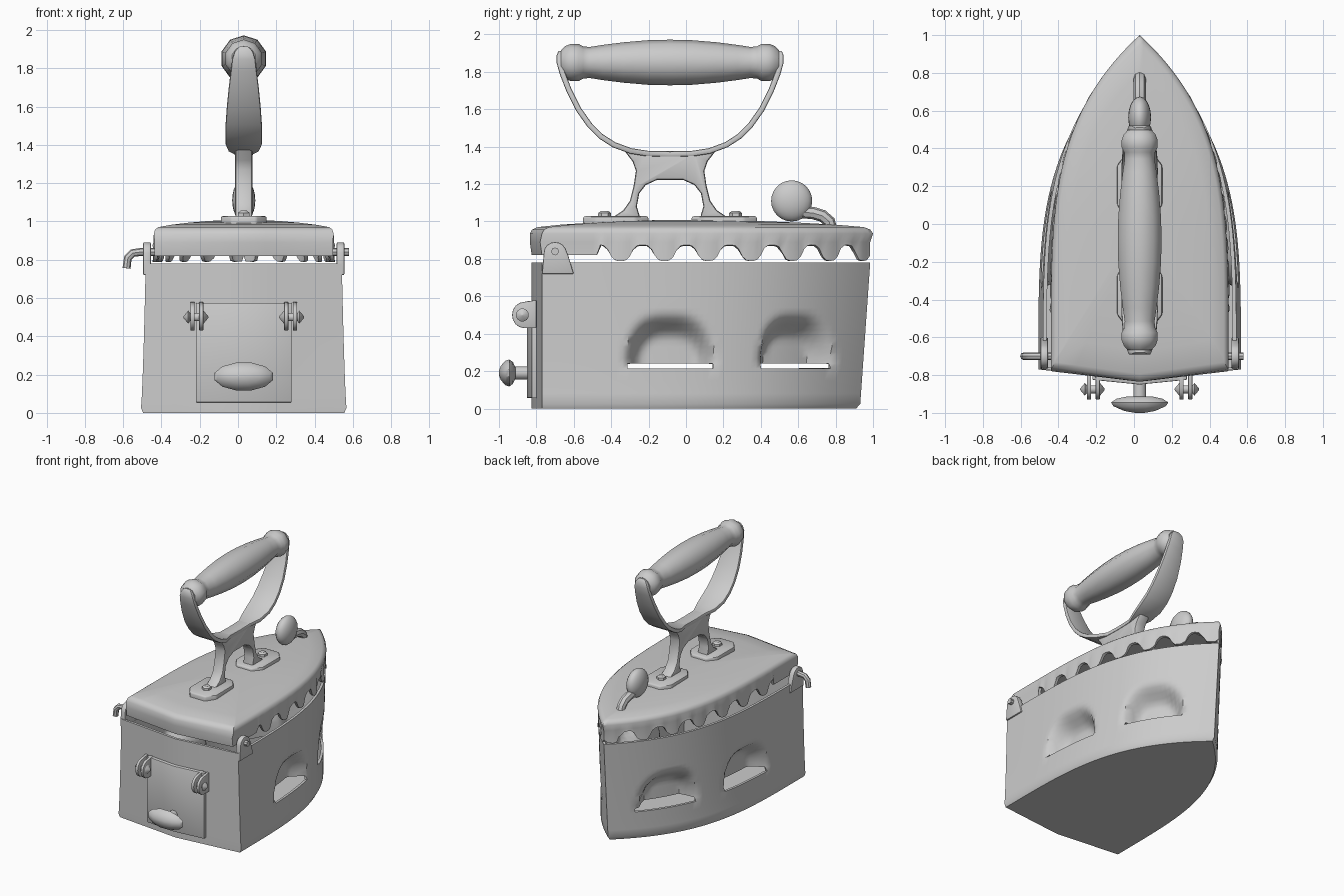
import bpy, bmesh, math
from mathutils import Vector

if "Cube" in bpy.data.objects:
    bpy.data.objects.remove(bpy.data.objects["Cube"])

CX = 0.03          # sideways offset of the whole iron
HY = -0.085        # middle of the handle along y


def make(name, verts, faces, solid=0, offset=-1, bevel=0, recalc=True):
    me = bpy.data.meshes.new(name)
    me.from_pydata(verts, [], faces)
    if recalc:
        bm = bmesh.new()
        bm.from_mesh(me)
        bmesh.ops.recalc_face_normals(bm, faces=bm.faces)
        bm.to_mesh(me)
        bm.free()
    ob = bpy.data.objects.new(name, me)
    bpy.context.collection.objects.link(ob)
    if solid:
        m = ob.modifiers.new("thick", 'SOLIDIFY')
        m.thickness, m.offset = solid, offset
    if bevel:
        m = ob.modifiers.new("bevel", 'BEVEL')
        m.width, m.segments, m.limit_method = bevel, 2, 'ANGLE'
    return ob


def prism(name, pts, axis, lo, hi, bevel=0):
    """Extrude a 2D outline: axis x uses (y,z), axis z uses (x,y)."""
    n = len(pts)
    verts = [(h, a, b) if axis == 'x' else (a, b, h) for h in (lo, hi) for a, b in pts]
    faces = [list(range(n)), list(range(n, 2 * n))]
    faces += [(i, (i + 1) % n, n + (i + 1) % n, n + i) for i in range(n)]
    return make(name, verts, faces, bevel=bevel)


def lathe(name, prof, axis, centre, segs=12, sx=1):
    """Revolve (position, radius) pairs around the x, y or z axis."""
    c, verts = Vector(centre), []
    for p, r in prof:
        for k in range(segs):
            t = math.tau * (k + .5) / segs
            a, b = r * math.cos(t), r * math.sin(t)
            v = {'x': (p, a, b), 'y': (a * sx, p, b), 'z': (a, b, p)}[axis]
            verts.append(c + Vector(v))
    faces = [(j * segs + k, j * segs + (k + 1) % segs, (j + 1) * segs + (k + 1) % segs, (j + 1) * segs + k)
             for j in range(len(prof) - 1) for k in range(segs)]
    faces += [list(range(segs)), list(range((len(prof) - 1) * segs, len(prof) * segs))]
    return make(name, verts, faces)


def tube(name, pts, r):
    cu = bpy.data.curves.new(name, 'CURVE')
    cu.dimensions, cu.bevel_depth, cu.bevel_resolution, cu.use_fill_caps = '3D', r, 2, True
    sp = cu.splines.new('POLY')
    sp.points.add(len(pts) - 1)
    for q, p in zip(sp.points, pts):
        q.co = (*p, 1)
    ob = bpy.data.objects.new(name, cu)
    bpy.context.collection.objects.link(ob)


def ring(W, tip, p, n, back=-.77, bulge=.055, nb=8):
    """Boat-shaped outline, anticlockwise from the right rear corner."""
    side = [(W * (1 - (i / n) ** p), back + (tip - back) * i / n) for i in range(n + 1)]
    left = [(-x, y) for x, y in reversed(side[:-1])]
    rear = [(-W + 2 * W * k / nb, back - bulge * (1 - abs(2 * k / nb - 1))) for k in range(1, nb)]
    return side + left + rear


def skin(rings, skip=lambda a, b: False):
    n = len(rings[0])
    verts = [v for r in rings for v in r]
    faces = [(j * n + i, j * n + (i + 1) % n, (j + 1) * n + (i + 1) % n, (j + 1) * n + i)
             for j in range(len(rings) - 1) for i in range(n)
             if not skip(verts[j * n + i], verts[(j + 1) * n + (i + 1) % n])]
    return verts, faces, n


# body: hollow boat shell with hooded air vents pressed into the sides
VENTS = [(-.085, .245), (.59, .2)]
ZLO, ZHI = .215, .24
zs = [0, .025, .08, .15, ZLO, ZHI] + [.27 + .03 * k for k in range(10)] + [.6, .66, .72, .78]
rings = []
for z in zs:
    f = (z / .78) ** .6
    W, tip = .54 - .028 * f, .93 + .055 * (z / .78)
    if z == 0:
        W, tip = W - .015, tip - .02
    row = []
    for x, y in ring(W, tip, 3.7, 60):
        d = 0
        if z >= ZHI and abs(x) > .05 and y > -.7:
            for yc, a in VENTS:
                r = math.sqrt(abs((y - yc) / a) ** 3 + ((z - ZHI) / .27) ** 2)
                k = min(1, max(0, (1.03 - r) / .55))
                d = max(d, .13 * k * k * (3 - 2 * k))
        t = max(0, (y + .77) / 1.75)
        nrm = Vector((1, W * 3.7 / 1.75 * t ** 2.7)).normalized()
        row.append((x - math.copysign(d * nrm.x, x), y - d * nrm.y, z))
    rings.append(row)


def vent_gap(a, b):
    return (abs(a[2] - ZLO) < .001 and abs(a[0]) > .1 and
            any(abs((a[1] + b[1]) / 2 - yc) < h * .97 for yc, h in VENTS))


verts, faces, n = skin(rings, vent_gap)
faces.append(list(range(n))[::-1])
make("body", verts, faces, solid=.02, recalc=False)

# lid: low dome with a scalloped skirt
N = 90
base = ring(.465, .985, 4.1, N)
top = ring(.47, 1.0, 4.1, N, bulge=.065)
arc = [0]
for i in range(N):
    arc.append(arc[-1] + math.dist(base[i], base[i + 1]))
low, flare = [], []
for i, (x, y) in enumerate(base):
    k = i if i <= N else 2 * N - i
    z, out = .82, 0
    if 0 <= k <= N and arc[k] > .3:
        wave = math.tanh(1.7 * math.cos(math.tau * (arc[k] - .42) / .235)) / .935
        z, out = .832 - .043 * wave, .012 * wave
    low.append((x + math.copysign(out, x) * (abs(x) > .03), y, z))
    flare.append((x + math.copysign(out * .6, x) * (abs(x) > .03), y - .01 * (y < -.7), .89))
rings = [low, flare, [(x, y, .935) for x, y in top]]
for s, z in [(.985, .957), (.95, .97), (.8, .983), (.6, .994), (.4, 1.002), (.2, 1.007), (.05, 1.008)]:
    rings.append([(x * s, y * s, z) for x, y in top])
verts, faces, n = skin(rings)
faces.append(list(range(len(verts) - n, len(verts))))
make("lid", verts, faces, solid=.02, recalc=False)

# lid hinge: ears, rod and bent end
ear = [(-.77, .72), (-.6, .72), (-.63, .82)]
ear += [(-.7 + .06 * math.cos(t), .835 + .055 * math.sin(t)) for t in [math.pi * k / 8 for k in range(1, 9)]]
for s, side in ((1, "right"), (-1, "left")):
    prism("lid_ear_" + side, ear, 'x', s * .485, s * .525, .006)
tube("hinge_rod", [(.55, -.7, .84), (-.54, -.7, .84), (-.58, -.7, .835), (-.605, -.7, .81), (-.612, -.7, .755)], .021)

# rear door following the bent back wall
prism("rear_door", [(-.25, -.79), (0, -.815), (.25, -.79), (.25, -.825), (0, -.85), (-.25, -.825)],
      'z', .055, .575, .005)
lobe = [(-.8, .58), (-.8, .43)] + [(-.865 + .065 * math.cos(t), .5 + .07 * math.sin(t))
                                  for t in [math.pi * (1.5 - k / 8) for k in range(9)]]
for s, side in ((1, "right"), (-1, "left")):
    for k, off in enumerate((.222, .268)):
        prism(f"door_hinge_leaf_{side}_{k}", lobe, 'x', s * (off - .011), s * (off + .011), .004)
    lathe("door_hinge_pin_" + side, [(-.065, .004), (-.04, .035), (-.03, .022), (.03, .022), (.04, .035), (.065, .004)],
          'x', (s * .25, -.875, .5))
lathe("door_knob", [(-1.0, .012), (-.99, .04), (-.965, .068), (-.945, .075), (-.925, .06), (-.912, .03)],
      'y', (0, 0, .19), 12, 2.1)
lathe("door_knob_stem", [(-.92, .035), (-.83, .035)], 'y', (0, 0, .19))

# lid thumb knob and its stem
bpy.ops.mesh.primitive_uv_sphere_add(segments=20, ring_count=12, radius=.11, location=(0, .565, 1.11))
bpy.context.object.name = "lid_knob"
bpy.context.object.scale.x = .55
tube("lid_knob_stem", [(0, .62, 1.05), (0, .68, 1.045), (0, .73, 1.03), (0, .765, 1.0), (0, .775, .96)], .033)

# handle feet: clipped plates with bolts
for s, side in ((1, "front"), (-1, "rear")):
    y = HY + s * .29
    plate = [(a * .12, y + b * .175) for a, b in
             [(1, -.6), (1, .6), (.55, 1), (-.55, 1), (-1, .6), (-1, -.6), (-.55, -1), (.55, -1)]]
    prism("handle_plate_" + side, plate, 'z', .96, 1.028, .012)
    lathe("plate_bolt_" + side, [(1.02, .036), (1.045, .034), (1.056, .02)], 'z', (0, HY + s * .35, 0), 6)

# handle yoke: arched casting between plates and strap
half = [(.13, 1.378), (.25, 1.385), (.2, 1.32), (.183, 1.27), (.195, 1.19), (.215, 1.11), (.25, 1.06), (.31, 1.02),
        (.16, 1.02), (.178, 1.08), (.165, 1.15), (.13, 1.195), (.07, 1.222)]
prism("handle_yoke", [(HY + d, z) for d, z in half] + [(HY - d, z) for d, z in reversed(half)], 'x', -.045, .045, .014)

# handle strap: U-shaped band, widest low down
path = [(.0, 1.36, .05), (.12, 1.363, .05), (.21, 1.377, .08), (.3, 1.41, .095), (.37, 1.455, .096), (.43, 1.515, .094),
        (.49, 1.6, .088), (.54, 1.7, .078), (.575, 1.79, .067), (.592, 1.85, .06), (.592, 1.885, .048), (.582, 1.91, .025)]
full = [(-d, z, w) for d, z, w in reversed(path[1:])] + path
verts = [(s * w, HY + d, z) for d, z, w in full for s in (-1, 1)]
faces = [(2 * i, 2 * i + 1, 2 * i + 3, 2 * i + 2) for i in range(len(full) - 1)]
make("handle_strap", verts, faces, solid=.03, offset=0, bevel=.008)

# turned wooden grip
gp = [(0, .122), (.12, .119), (.25, .108), (.36, .094), (.43, .083), (.465, .086), (.49, .1), (.53, .1), (.56, .088), (.583, .065)]
lathe("grip", [(-a, r) for a, r in reversed(gp[1:])] + gp, 'y', (0, HY, 1.85), 10)

# apply modifiers, shift sideways and shade
bpy.ops.object.select_all(action='SELECT')
bpy.context.view_layer.objects.active = bpy.data.objects["body"]
bpy.ops.object.convert(target='MESH')
for ob in bpy.context.scene.objects:
    ob.location.x += CX
    ob.select_set(True)
bpy.ops.object.shade_smooth_by_angle(angle=math.radians(40))
